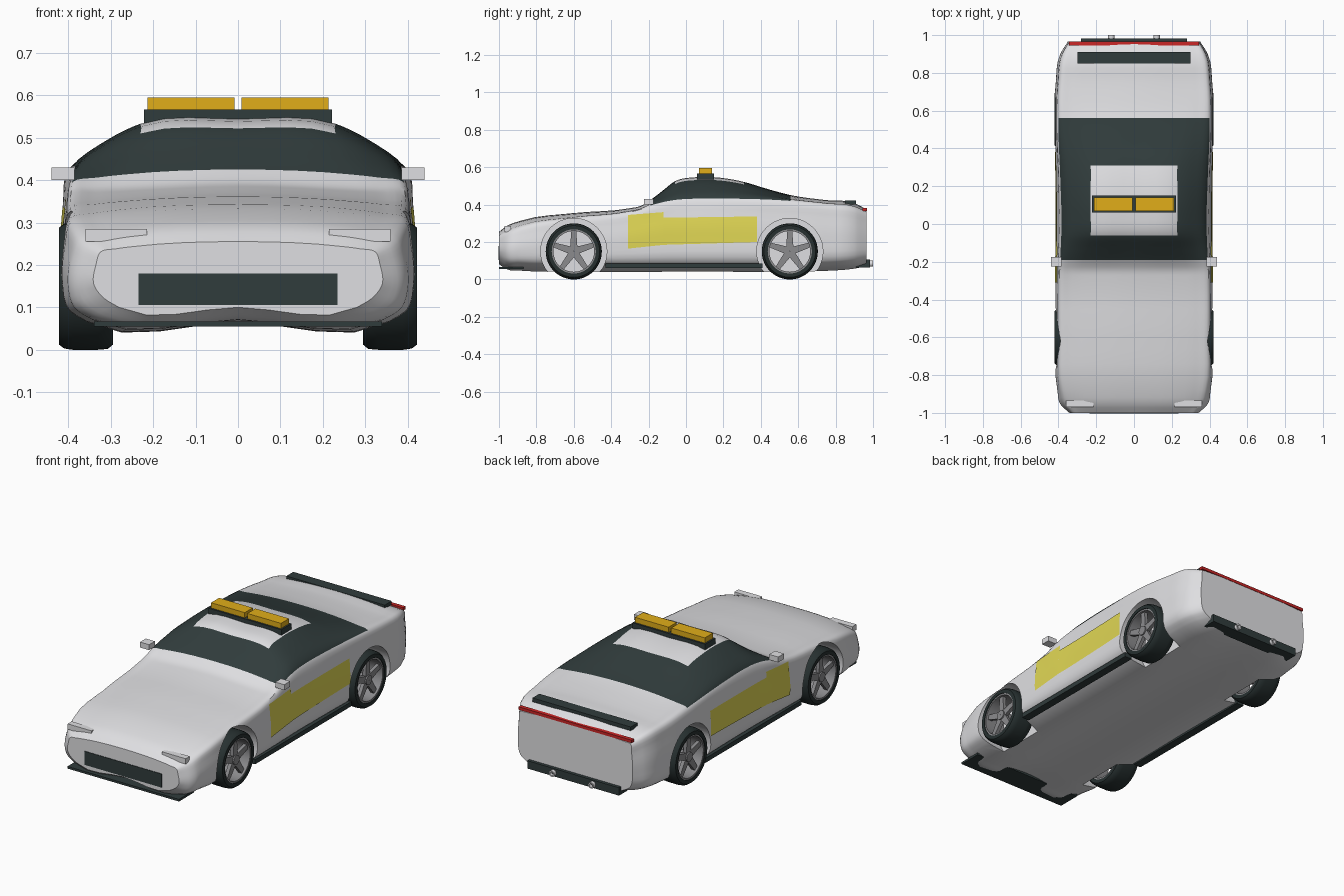
import bpy, bmesh, math
from mathutils import Vector
from mathutils.bvhtree import BVHTree

old = bpy.data.objects.get("Cube")
if old:
    bpy.data.objects.remove(old, do_unlink=True)


def material(name, r, g, b):
    m = bpy.data.materials.new(name)
    m.use_nodes = True
    m.diffuse_color = (r, g, b, 1)
    m.node_tree.nodes["Principled BSDF"].inputs["Base Color"].default_value = (r, g, b, 1)
    return m


WHITE = material("body white", .74, .74, .76)
DARK = material("dark glass and trim", .03, .045, .045)
AMBER = material("amber light", .75, .42, .01)
YELLOW = material("side stripe yellow", .75, .68, .09)
RED = material("tail red", .6, .02, .02)
RIM = material("rim grey", .26, .26, .27)
TYRE = material("tyre black", .02, .03, .03)


def make(name, verts, faces, mats, rule=None, smooth=False):
    mesh = bpy.data.meshes.new(name)
    mesh.from_pydata(verts, [], faces)
    for m in mats:
        mesh.materials.append(m)
    if rule:
        for p in mesh.polygons:
            p.material_index = rule[p.index]
    bm = bmesh.new()
    bm.from_mesh(mesh)
    bmesh.ops.recalc_face_normals(bm, faces=bm.faces)
    bm.to_mesh(mesh)
    bm.free()
    ob = bpy.data.objects.new(name, mesh)
    bpy.context.collection.objects.link(ob)
    if smooth:
        smooth_shade(ob)
    return ob


def smooth_shade(ob):
    bpy.ops.object.select_all(action='DESELECT')
    ob.select_set(True)
    bpy.context.view_layer.objects.active = ob
    bpy.ops.object.shade_smooth_by_angle(angle=math.radians(35))


def box(name, x, y, z, mat):
    verts = [(a, b, c) for a in x for b in y for c in z]
    faces = [(0, 1, 3, 2), (4, 6, 7, 5), (0, 4, 5, 1), (2, 3, 7, 6), (0, 2, 6, 4), (1, 5, 7, 3)]
    return make(name, verts, faces, [mat])


def spin(name, profile, y, z, mat, n=48):
    """Closed (x, radius) profile turned around an axis along x."""
    k = len(profile)
    verts = [(x, y + r * math.cos(a), z + r * math.sin(a))
             for a in (math.tau * i / n for i in range(n)) for x, r in profile]
    faces = [(i * k + j, i * k + (j + 1) % k,
              (i + 1) % n * k + (j + 1) % k, (i + 1) % n * k + j)
             for i in range(n) for j in range(k)]
    return make(name, verts, faces, [mat], smooth=True)


def tangent(keys, i, c):
    def slope(a):
        return (keys[a + 1][c] - keys[a][c]) / (keys[a + 1][0] - keys[a][0])
    if i == 0:
        return slope(0)
    if i == len(keys) - 1:
        return slope(i - 1)
    h0, h1 = keys[i][0] - keys[i - 1][0], keys[i + 1][0] - keys[i][0]
    return (slope(i - 1) * h1 + slope(i) * h0) / (h0 + h1)


def between(keys, i, f):
    """Smooth interpolation from key i to key i + 1; column 0 is the parameter."""
    a, b = keys[i], keys[i + 1]
    h = b[0] - a[0]
    row = [a[0] + h * f]
    for c in range(1, len(a)):
        m0, m1 = tangent(keys, i, c) * h, tangent(keys, i + 1, c) * h
        d = b[c] - a[c]
        row.append(a[c] + f * (m0 + f * (3 * d - 2 * m0 - m1 + f * (m0 + m1 - 2 * d))))
    return row


# Body stations: y, half width, floor, belt height, belt half width, top, top half width
STATIONS = [
    (-1, .34, .1, .23, .325, .255, .25), (-.96, .385, .077, .25, .36, .285, .26),
    (-.88, .405, .07, .28, .385, .315, .27), (-.6, .415, .065, .325, .395, .355, .28),
    (-.3, .415, .065, .36, .395, .381, .28), (-.24, .414, .065, .375, .393, .394, .28),
    (-.19, .413, .065, .395, .391, .425, .27), (-.13, .412, .065, .412, .388, .47, .245),
    (-.06, .41, .065, .425, .385, .522, .23), (.05, .41, .065, .432, .384, .543, .23),
    (.18, .411, .065, .433, .388, .541, .23), (.31, .413, .065, .431, .393, .52, .23),
    (.42, .416, .065, .428, .398, .488, .25), (.56, .42, .066, .42, .4, .451, .27),
    (.75, .414, .07, .402, .392, .424, .28), (.9, .39, .08, .385, .37, .409, .28),
    (.965, .35, .09, .36, .335, .375, .28)]
SUB = 4
SEGS = 8


def half_section(w, zb, zs, ws, zt, wt):
    ze, h = zt - .012, zs - zb
    pts = [(-.1, zb), (0, zb), (w - .06, zb), (w - .015, zb + .03), (w, zb + .42 * h),
           (.65 * w + .35 * ws, zb + .78 * h), (ws, zs),
           ((ws + wt) / 2, zs + .62 * (ze - zs)), (wt, ze), (0, zt), (-wt, ze)]
    keys, t = [], 0
    for i, p in enumerate(pts):
        t += math.dist(p, pts[i - 1]) if i else 0
        keys.append((t, *p))
    out = [between(keys, s + 1, f / SUB)[1:] for s in range(SEGS) for f in range(SUB)]
    return out + [[0, zt]]


def build_body():
    rows = [between(STATIONS, i, f / SUB) for i in range(len(STATIONS) - 1) for f in range(SUB)]
    rows.append(STATIONS[-1])
    n = 2 * SEGS * SUB
    verts, faces, rule = [], [], []
    for y, *shape in rows:
        half = half_section(*shape)
        ring = half + [(-x, z) for x, z in half[-2:0:-1]]
        verts += [(x, y, z) for x, z in ring]
    for i in range(len(rows) - 1):
        y = (rows[i][0] + rows[i + 1][0]) / 2
        for k in range(n):
            seg = min(k, n - 1 - k) // SUB
            faces.append((i * n + k, i * n + (k + 1) % n, (i + 1) * n + (k + 1) % n, (i + 1) * n + k))
            roof = seg == SEGS - 1 and -.06 < y < .31
            rule.append(int(seg >= 5 and -.19 < y < .56 and not roof))
    faces += [tuple(range(n)), tuple(range(len(verts) - n, len(verts)))]
    return make("body", verts, faces, [WHITE, DARK], rule + [0, 0])


body = build_body()
skin = BVHTree.FromPolygons([v.co for v in body.data.vertices],
                            [tuple(p.vertices) for p in body.data.polygons])

# Wheel arches cut out of the body
AXLES = {"front": -.6, "rear": .555}
for s in (1, -1):
    for y in AXLES.values():
        ring = [(y + .177 * math.cos(a), .15 + .177 * math.sin(a))
                for a in (math.tau * i / 48 for i in range(48))]
        verts = [(s * x, *p) for x in (.27, .5) for p in ring]
        faces = [(i, (i + 1) % 48, 48 + (i + 1) % 48, 48 + i) for i in range(48)]
        faces += [tuple(range(48)), tuple(range(48, 96))]
        cutter = make("arch_cutter", verts, faces, [WHITE])
        cutter.hide_render = True
        mod = body.modifiers.new("arch", 'BOOLEAN')
        mod.operation, mod.solver, mod.object = 'DIFFERENCE', 'EXACT', cutter
        bpy.context.view_layer.objects.active = body
        bpy.ops.object.modifier_apply(modifier=mod.name)
        bpy.data.objects.remove(cutter, do_unlink=True)
smooth_shade(body)


# Wheels: tyre, rim barrel, hub and five tapered spokes
def wheel(tag, s, y):
    z = .15
    tyre = [(.295, .118), (.295, .138), (.307, .148), (.33, .15), (.39, .15),
            (.41, .147), (.422, .138), (.422, .118)]
    spin(tag + "_tyre", [(s * x, r) for x, r in tyre], y, z, TYRE)
    rim = [(.297, .119), (.418, .119), (.418, .109), (.297, .109)]
    spin(tag + "_rim", [(s * x, r) for x, r in rim], y, z, RIM)
    hub = [(.36, .001), (.36, .026), (.412, .026), (.412, .001)]
    spin(tag + "_hub", [(s * x, r) for x, r in hub], y, z, RIM, 20)
    verts, faces = [], []
    for i in range(5):
        a = math.tau * i / 5 + math.pi / 2
        b = len(verts)
        for x in (.385, .405):
            for r, t in ((.015, .02), (.015, -.02), (.112, -.013), (.112, .013)):
                verts.append((s * x, y + r * math.cos(a) - t * math.sin(a),
                              z + r * math.sin(a) + t * math.cos(a)))
        faces += [(b, b + 1, b + 2, b + 3), (b + 4, b + 5, b + 6, b + 7)]
        faces += [(b + j, b + (j + 1) % 4, b + 4 + (j + 1) % 4, b + 4 + j) for j in range(4)]
    make(tag + "_spokes", verts, faces, [RIM])


# Side stripe plate laid on the body skin
def stripe(name, s, y0, y1, low, high, cols=10, rows=6):
    verts = []
    for i in range(cols + 1):
        f = i / cols
        y = y0 + (y1 - y0) * f
        a, b = (e[0] + (e[1] - e[0]) * f for e in (low, high))
        for j in range(rows + 1):
            z = a + (b - a) * j / rows
            hit = skin.ray_cast(Vector((s, y, z)), Vector((-s, 0, 0)))[0]
            verts.append((hit.x + s * .004, y, z))
    k = rows + 1
    faces = [(i * k + j, i * k + j + 1, (i + 1) * k + j + 1, (i + 1) * k + j)
             for i in range(cols) for j in range(rows)]
    ob = make(name, verts, faces, [YELLOW], smooth=True)
    if ob.data.polygons[0].normal.x * s < 0:
        ob.data.flip_normals()


# Paired parts
for side, s in (("left", 1), ("right", -1)):
    def pair(name, x, y, z, mat):
        box(side + "_" + name, sorted((s * x[0], s * x[1])), y, z, mat)
    for end, y in AXLES.items():
        wheel(side + "_" + end, s, y)
    stripe(side + "_stripe_front", s, -.31, -.12, (.165, .185), (.345, .36))
    stripe(side + "_stripe_rear", s, -.12, .38, (.185, .2), (.33, .337))
    pair("headlight", (.215, .36), (-.97, -.935), (.255, .285), WHITE)
    pair("mirror", (.385, .44), (-.225, -.175), (.4, .43), WHITE)
    pair("side_skirt", (.36, .405), (-.43, .41), (.06, .085), DARK)
    pair("beacon", (.008, .213), (.07, .14), (.564, .595), AMBER)
    pipe = spin(side + "_exhaust", [(-.03, .01), (-.03, .017), (.03, .017), (.03, .01)], 0, 0, WHITE, 20)
    pipe.rotation_euler.z = math.pi / 2
    pipe.location = (s * .12, .97, .085)

# Centre parts
box("grille", (-.235, .235), (-1, -.99), (.105, .18), DARK).location.y = -.003
box("front_splitter", (-.34, .34), (-1, -.87), (.055, .067), DARK)
box("beacon_base", (-.222, .222), (.06, .15), (.535, .566), DARK)
box("rear_spoiler", (-.3, .3), (.85, .91), (.4, .421), DARK)
box("tail_light", (-.345, .345), (.945, .967), (.366, .382), RED)
box("rear_diffuser", (-.28, .28), (.91, .983), (.065, .108), DARK)
